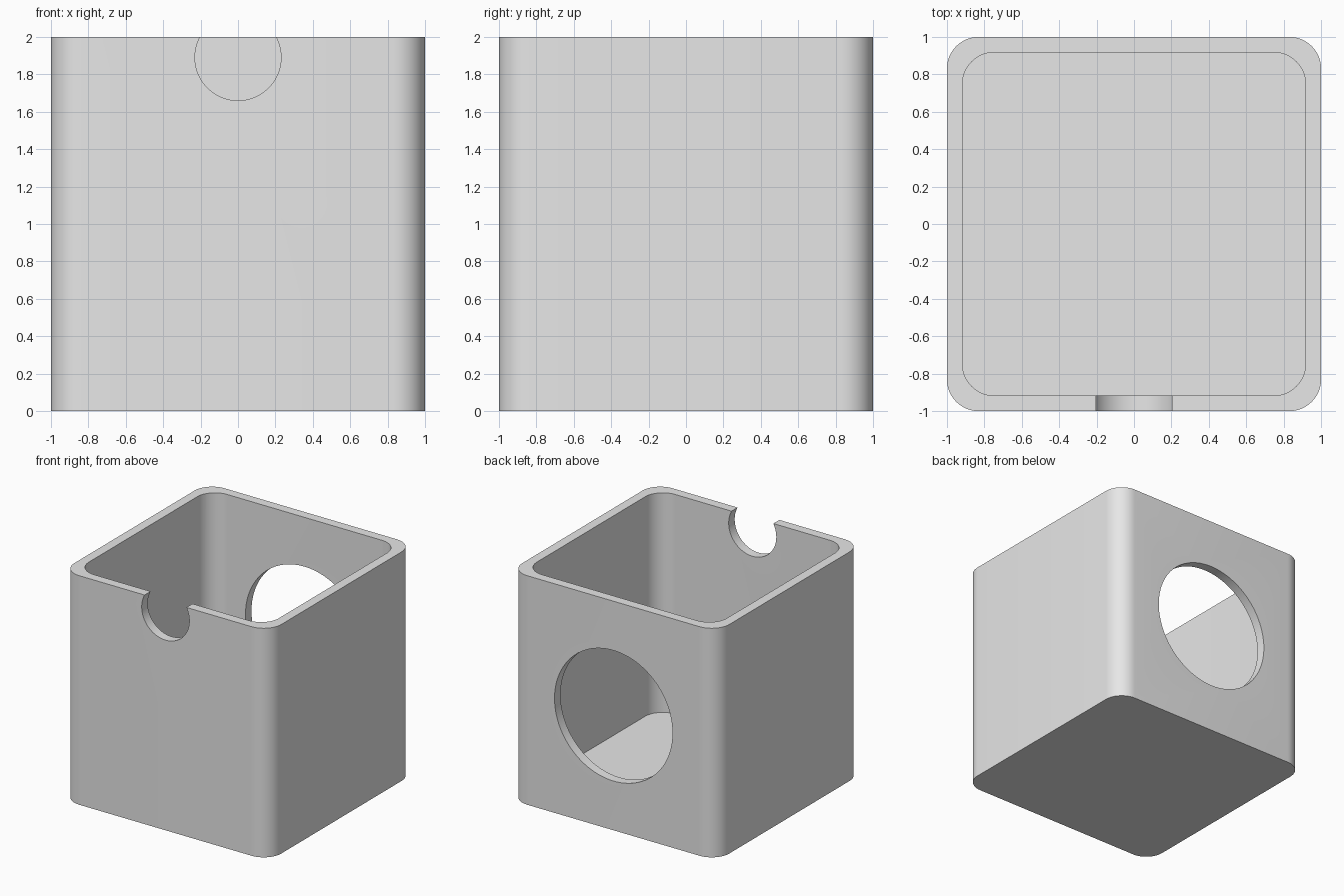
import bpy
import bmesh
from math import radians
from mathutils import Matrix

WALL = 0.083
FILLET = 0.17

# Remove the default object
default = bpy.data.objects.get("Cube")
if default:
    bpy.data.objects.remove(default, do_unlink=True)

grey = bpy.data.materials.new("light_grey")
grey.use_nodes = True
grey.diffuse_color = (0.8, 0.8, 0.8, 1)
grey.node_tree.nodes["Principled BSDF"].inputs["Base Color"].default_value = (0.8, 0.8, 0.8, 1)


def finish(name, bm):
    """Turn a bmesh into a linked object with the shared material."""
    mesh = bpy.data.meshes.new(name)
    bmesh.ops.recalc_face_normals(bm, faces=bm.faces)
    bm.to_mesh(mesh)
    bm.free()
    mesh.materials.append(grey)
    obj = bpy.data.objects.new(name, mesh)
    bpy.context.collection.objects.link(obj)
    return obj


def rounded_block(name, half, bottom, top):
    """Square block with filleted upright edges."""
    bm = bmesh.new()
    bmesh.ops.create_cube(bm, size=2)
    for v in bm.verts:
        v.co = (v.co.x * half, v.co.y * half, top if v.co.z > 0 else bottom)
    upright = [e for e in bm.edges
               if abs(e.verts[0].co.z - e.verts[1].co.z) > 0.1]
    bmesh.ops.bevel(bm, geom=upright, offset=FILLET, segments=12,
                    profile=0.5, affect='EDGES')
    return finish(name, bm)


def drill(name, radius, y, z):
    """Round cutter lying along y."""
    bm = bmesh.new()
    place = Matrix.Translation((0, y, z)) @ Matrix.Rotation(radians(90), 4, 'X')
    bmesh.ops.create_cone(bm, cap_ends=True, segments=96, radius1=radius,
                          radius2=radius, depth=0.6, matrix=place)
    return finish(name, bm)


# Open box, then its cavity, front rim notch and back opening
box = rounded_block("box_shell", 1, 0, 2)
cutters = [
    rounded_block("cavity_cutter", 1 - WALL, WALL, 2.3),
    drill("front_notch_cutter", 0.23, -1, 1.89),
    drill("back_opening_cutter", 0.57, 1, 1.0),
]

bpy.ops.object.select_all(action='DESELECT')
bpy.context.view_layer.objects.active = box
box.select_set(True)
for cutter in cutters:
    cutter.hide_render = True
    cut = box.modifiers.new(cutter.name, 'BOOLEAN')
    cut.operation = 'DIFFERENCE'
    cut.solver = 'EXACT'
    cut.object = cutter
    bpy.ops.object.modifier_apply(modifier=cut.name)
    bpy.data.objects.remove(cutter, do_unlink=True)

# Smooth fillets and bores, crisp rims
bpy.ops.object.shade_smooth_by_angle(angle=radians(30))
